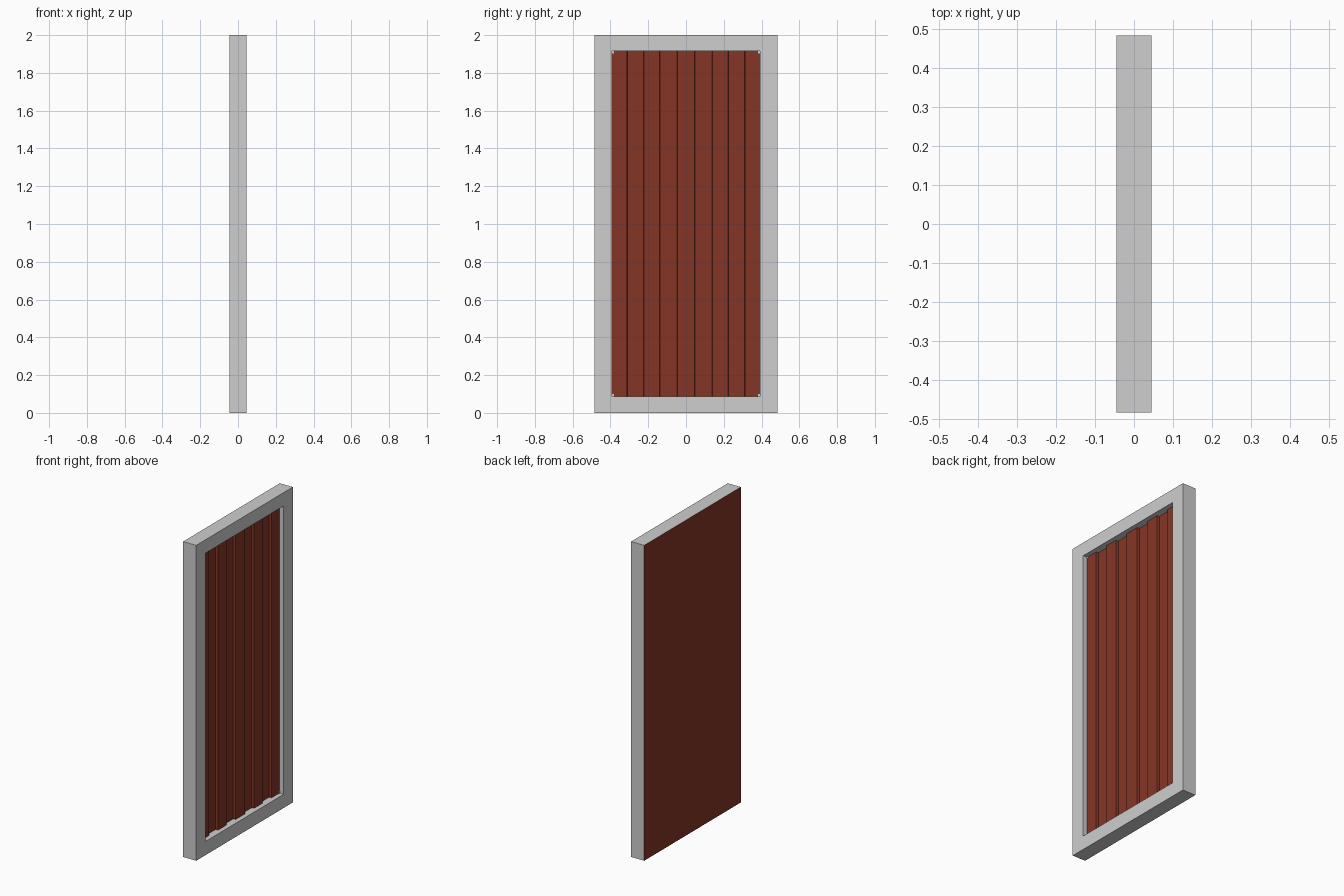
import bpy, bmesh
from mathutils import Vector

if "Cube" in bpy.data.objects:
    bpy.data.objects.remove(bpy.data.objects["Cube"])

HX, HY, H = 0.0455, 0.484, 2.0          # half thickness, half width, height
OY, Z0, Z1 = 0.393, 0.087, 1.915        # opening half width, bottom, top
FLOOR, LOW, HIGH = -0.02, 0.0, 0.016    # x of pocket floor, grooves, ribs


def material(name, rgb):
    m = bpy.data.materials.new(name)
    m.diffuse_color = (*rgb, 1)
    m.use_nodes = True
    m.node_tree.nodes["Principled BSDF"].inputs["Base Color"].default_value = m.diffuse_color
    return m


GREY = material("light grey", (0.62, 0.62, 0.62))
RED = material("rust red", (0.235, 0.036, 0.019))


def finish(name, bm, mats):
    bmesh.ops.recalc_face_normals(bm, faces=bm.faces)
    me = bpy.data.meshes.new(name)
    bm.to_mesh(me)
    bm.free()
    for m in mats:
        me.materials.append(m)
    ob = bpy.data.objects.new(name, me)
    bpy.context.collection.objects.link(ob)
    return ob


def box(bm, lo, hi):
    lo, hi = Vector(lo), Vector(hi)
    vs = bmesh.ops.create_cube(bm, size=1)["verts"]
    for v in vs:
        v.co = (lo + hi) / 2 + v.co * (hi - lo)


# frame: slab with a rectangular pocket in the +x side, back painted red
bm = bmesh.new()
box(bm, (-HX, -HY, 0), (HX, HY, H))
bm.faces.ensure_lookup_table()
front = max(bm.faces, key=lambda f: f.calc_center_median().x)
bmesh.ops.inset_region(bm, faces=[front], thickness=0.05)
for v in front.verts:
    v.co.y = OY if v.co.y > 0 else -OY
    v.co.z = Z1 if v.co.z > 1 else Z0
pocket = bmesh.ops.extrude_discrete_faces(bm, faces=[front])["faces"][0]
for v in pocket.verts:
    v.co.x = FLOOR
for f in bm.faces:
    if f.calc_center_median().x < -HX + 0.001:
        f.material_index = 1
finish("frame", bm, [GREY, RED])

# corrugated panel: square-ribbed profile extruded upwards
steps = [-0.312, -0.224, -0.138, -0.047]
steps += [-y for y in reversed(steps)]
profile = [(FLOOR, -OY)]
x = HIGH
profile.append((x, -OY))
for y in steps:
    nxt = LOW if x == HIGH else HIGH
    profile += [(x, y - 0.001), (nxt, y + 0.001)]
    x = nxt
profile += [(x, OY), (FLOOR, OY)]
bm = bmesh.new()
face = bm.faces.new([bm.verts.new((px, py, Z0)) for px, py in profile])
new = bmesh.ops.extrude_face_region(bm, geom=[face])["geom"]
bmesh.ops.translate(bm, vec=(0, 0, Z1 - Z0),
                    verts=[g for g in new if isinstance(g, bmesh.types.BMVert)])
finish("corrugated_panel", bm, [RED])

# tiny corner blocks holding the panel
bm = bmesh.new()
S = 0.012
for y in (-OY, OY - S):
    for z in (Z0, Z1 - S):
        box(bm, (LOW, y, z), (HIGH + 0.004, y + S, z + S))
finish("corner_blocks", bm, [GREY])
